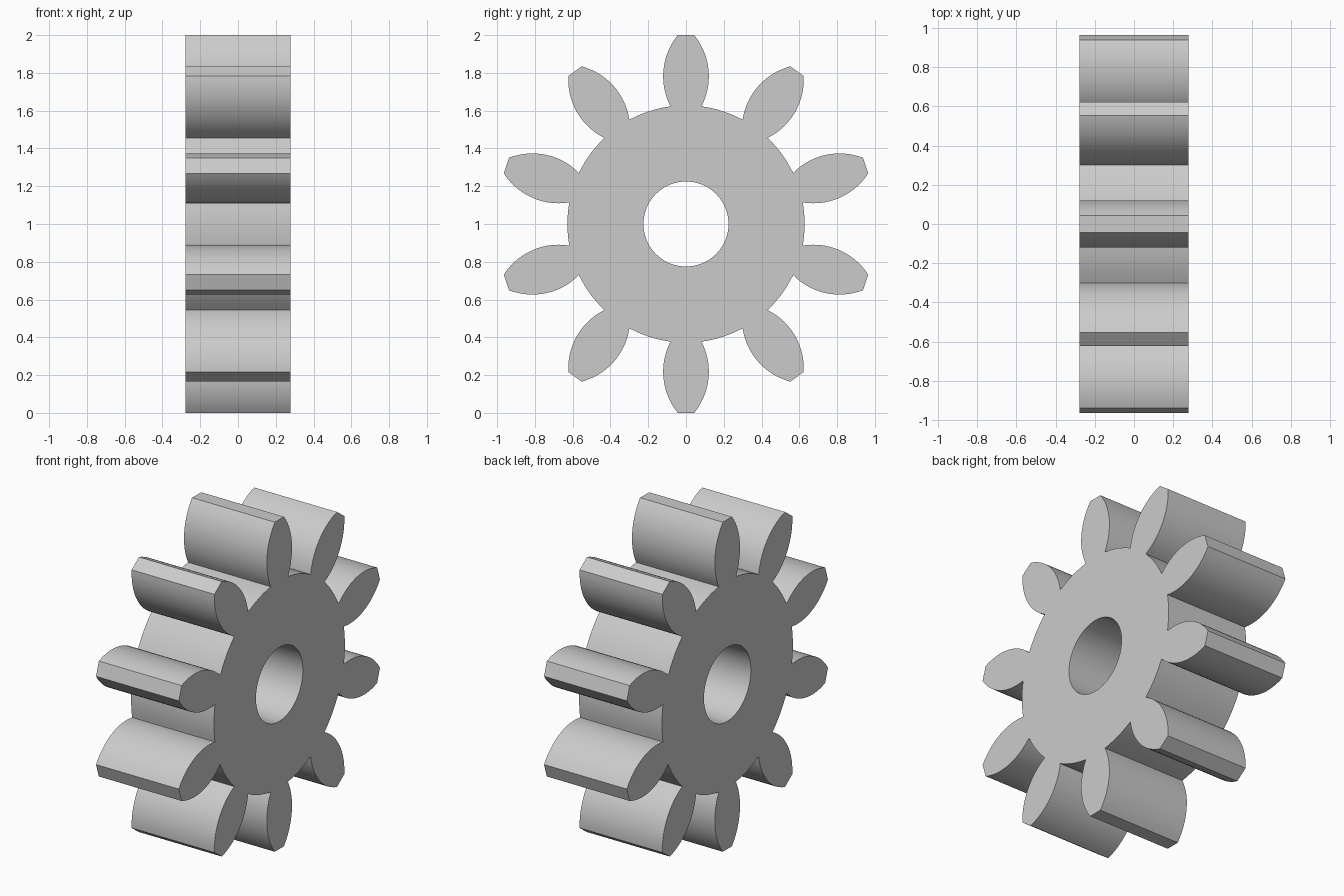
import bpy, bmesh
from math import sin, cos, pi, sqrt, atan2, asin
from mathutils import Vector

cube = bpy.data.objects.get("Cube")
if cube:
    bpy.data.objects.remove(cube)

TEETH = 10
HALF_WIDTH = 0.278
ROOT_R, BORE_R = 0.628, 0.225
BASE, TIP = 0.623, 1.0           # radial heights where a tooth starts and ends
BULGE_R, BULGE_AT, BULGE_W = 0.345, 0.782, 0.121

mat = bpy.data.materials.new("plain grey")
mat.use_nodes = True
grey = (0.6, 0.6, 0.6, 1)
mat.diffuse_color = grey
mat.node_tree.nodes["Principled BSDF"].inputs["Base Color"].default_value = grey


def flank(steps=14):
    """One bulging tooth side from root to tip, as (sideways, radial) points."""
    a0 = asin((BASE - BULGE_AT) / BULGE_R)
    a1 = asin((TIP - BULGE_AT) / BULGE_R)
    for i in range(steps + 1):
        a = a0 + (a1 - a0) * i / steps
        yield BULGE_W - BULGE_R + BULGE_R * cos(a), BULGE_AT + BULGE_R * sin(a)


def polar(r, a):
    return Vector((-HALF_WIDTH, r * sin(a), 1 + r * cos(a)))


# Gear outline: left flank, flat tip, right flank, then the root arc
side = list(flank())
tooth = [(-s, r) for s, r in side] + side[::-1]
half_root = atan2(side[0][0], side[0][1])
pitch = 2 * pi / TEETH
outline = []
for n in range(TEETH):
    turn = n * pitch
    outline += [polar(sqrt(s * s + r * r), turn + atan2(s, r)) for s, r in tooth]
    gap = pitch - 2 * half_root
    outline += [polar(ROOT_R, turn + half_root + gap * i / 8) for i in range(1, 8)]
bore = [polar(BORE_R, 2 * pi * i / 64) for i in range(64)]

# Fill between outline and bore, then extrude across the width
bm = bmesh.new()
edges = []
for loop in (outline, bore):
    verts = [bm.verts.new(p) for p in loop]
    edges += [bm.edges.new((v, verts[i - 1])) for i, v in enumerate(verts)]
bmesh.ops.triangle_fill(bm, edges=edges, use_beauty=True)
ext = bmesh.ops.extrude_face_region(bm, geom=bm.faces[:], use_keep_orig=True)
moved = [g for g in ext["geom"] if isinstance(g, bmesh.types.BMVert)]
bmesh.ops.translate(bm, verts=moved, vec=(2 * HALF_WIDTH, 0, 0))
bmesh.ops.recalc_face_normals(bm, faces=bm.faces[:])

mesh = bpy.data.meshes.new("gear_wheel")
bm.to_mesh(mesh)
bm.free()
mesh.materials.append(mat)
gear = bpy.data.objects.new("gear_wheel", mesh)
bpy.context.collection.objects.link(gear)
bpy.ops.object.select_all(action="DESELECT")
gear.select_set(True)
bpy.context.view_layer.objects.active = gear
bpy.ops.object.shade_smooth_by_angle(angle=pi / 6)
